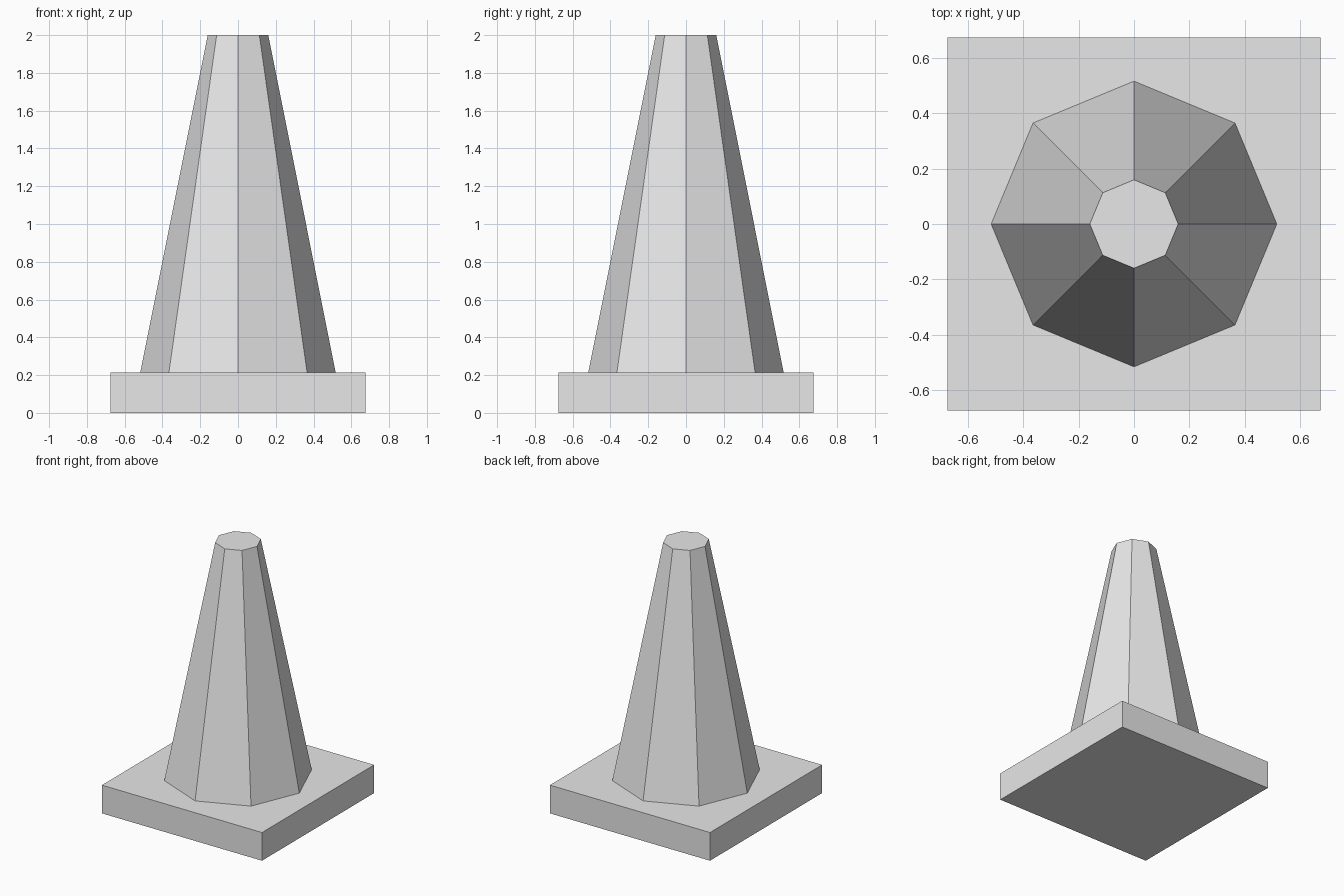
import bpy

cube = bpy.data.objects.get("Cube")
if cube:
    bpy.data.objects.remove(cube, do_unlink=True)

BASE_WIDTH, BASE_HEIGHT = 1.35, 0.215
TOTAL_HEIGHT = 2.0

# Single plain grey
grey = bpy.data.materials.new("light_grey")
grey.use_nodes = True
colour = (0.8, 0.8, 0.8, 1)
grey.diffuse_color = colour
grey.node_tree.nodes["Principled BSDF"].inputs["Base Color"].default_value = colour


def finish(name):
    obj = bpy.context.object
    obj.name = obj.data.name = name
    obj.data.materials.append(grey)
    bpy.ops.object.transform_apply(location=False, rotation=True, scale=True)
    bpy.ops.object.shade_flat()


# Square base slab
bpy.ops.mesh.primitive_cube_add(size=1, location=(0, 0, BASE_HEIGHT / 2))
bpy.context.object.scale = (BASE_WIDTH, BASE_WIDTH, BASE_HEIGHT)
finish("base_slab")

# Eight-sided tapered cone with a flat top
cone_height = TOTAL_HEIGHT - BASE_HEIGHT
bpy.ops.mesh.primitive_cone_add(
    vertices=8, radius1=0.517, radius2=0.16, depth=cone_height,
    location=(0, 0, BASE_HEIGHT + cone_height / 2))
finish("cone_body")
